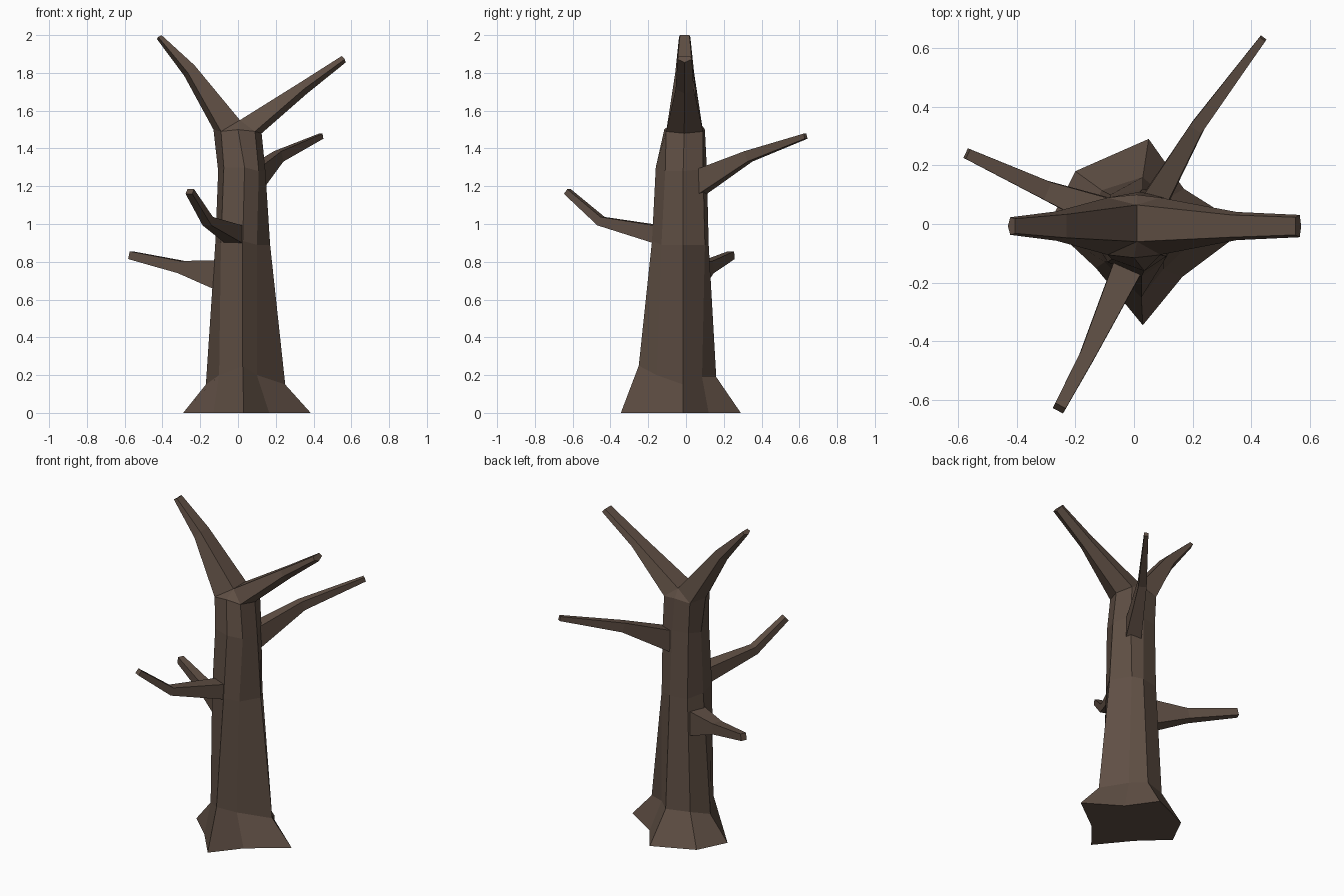
import bpy, bmesh
from mathutils import Vector

if "Cube" in bpy.data.objects:
    bpy.data.objects.remove(bpy.data.objects["Cube"])

bark = bpy.data.materials.new("dark brown bark")
bark.diffuse_color = (0.115, 0.078, 0.058, 1)
bark.use_nodes = True
bark.node_tree.nodes["Principled BSDF"].inputs["Base Color"].default_value = bark.diffuse_color


def finish(bm, name):
    bmesh.ops.recalc_face_normals(bm, faces=bm.faces)
    me = bpy.data.meshes.new(name)
    bm.to_mesh(me)
    bm.free()
    me.materials.append(bark)
    ob = bpy.data.objects.new(name, me)
    bpy.context.collection.objects.link(ob)
    return ob


def bridge(bm, a, b):
    n = len(a)
    for i in range(n):
        j = (i + 1) % n
        bm.faces.new((a[i], a[j], b[j], b[i]))


# Trunk rings: front, front-right, right, back-right, back, back-left, left, front-left
rings = [
    [(.03, -.345, 0), (.165, -.18, 0), (.385, -.015, 0), (.17, .12, 0),
     (.05, .29, 0), (-.20, .18, 0), (-.29, 0, 0), (-.13, -.15, 0)],
    [(.025, -.25, .25), (.10, -.155, .2), (.25, -.015, .15), (.11, .085, .19),
     (.03, .16, .19), (-.11, .115, .19), (-.17, 0, .15), (-.10, -.13, .2)],
    [(.025, -.18, .91), (.10, -.13, .89), (.17, -.015, .89), (.10, .10, .89),
     (.03, .12, .89), (-.08, .10, .89), (-.12, 0, .9), (-.09, -.13, .9)],
    [(.035, -.16, 1.3), (.11, -.11, 1.28), (.145, -.015, 1.28), (.10, .09, 1.29),
     (.02, .11, 1.3), (-.08, .09, 1.3), (-.105, 0, 1.28), (-.075, -.12, 1.3)],
    [(0, -.115, 1.5), (.09, -.105, 1.49), (.125, -.01, 1.48), (.09, .09, 1.49),
     (.01, .10, 1.5), (-.09, .09, 1.49), (-.13, -.01, 1.5), (-.09, -.105, 1.49)],
]
bm = bmesh.new()
loops = [[bm.verts.new(p) for p in r] for r in rings]
bm.faces.new(loops[0])
for a, b in zip(loops, loops[1:]):
    bridge(bm, a, b)

# Fork: two limbs sharing a crotch edge on top of the trunk
top = loops[-1]
cf, cb = bm.verts.new((.01, -.06, 1.55)), bm.verts.new((.01, .065, 1.55))
for tri in ((top[0], top[1], cf), (top[7], top[0], cf), (top[3], top[4], cb), (top[4], top[5], cb)):
    bm.faces.new(tri)
# each section: upper, side and lower corner as (x, z), half width above and at sides
limbs = [
    ([cf, top[1], top[2], top[3], cb],
     [((.33, 1.75), (.35, 1.715), (.365, 1.69), .038, .048),
      ((.55, 1.89), (.565, 1.872), (.57, 1.855), .03, .038)]),
    ([cf, top[7], top[6], top[5], cb],
     [((-.23, 1.84), (-.265, 1.80), (-.285, 1.785), .04, .05),
      ((-.405, 2.0), (-.422, 1.99), (-.43, 1.98), .025, .03)]),
]
for ring, sections in limbs:
    for u, s, l, wu, ws in sections:
        c = -.007
        new = [bm.verts.new(p) for p in ((u[0], c - wu, u[1]), (s[0], c - ws, s[1]), (l[0], c, l[1]),
                                         (s[0], c + ws, s[1]), (u[0], c + wu, u[1]))]
        bridge(bm, ring, new)
        ring = new
    bm.faces.new(ring)
finish(bm, "trunk")


# Side branches: tapering square tubes, each point is (position, half width, half height)
def branch(name, pts):
    bm = bmesh.new()
    prev = None
    ps = [Vector(p[0]) for p in pts]
    for i, (_, w, h) in enumerate(pts):
        d = (ps[min(i + 1, len(ps) - 1)] - ps[max(i - 1, 0)]).normalized()
        side = d.cross(Vector((0, 0, 1))).normalized()
        up = side.cross(d)
        ring = [bm.verts.new(ps[i] + side * w * a + up * h * b)
                for a, b in ((-1, -1), (1, -1), (1, 1), (-1, 1))]
        if prev:
            bridge(bm, prev, ring)
        else:
            bm.faces.new(ring)
        prev = ring
    bm.faces.new(prev)
    finish(bm, name)


branch("back_branch", [((.06, .06, 1.215), .045, .065), ((.215, .33, 1.358), .024, .029),
                       ((.44, .633, 1.465), .012, .014)])
branch("front_branch", [((0, -.10, .935), .055, .05), ((-.16, -.45, 1.015), .026, .024),
                        ((-.255, -.628, 1.172), .02, .016)])
branch("left_branch", [((-.06, .02, .725), .06, .085), ((-.30, .115, .772), .032, .033),
                       ((-.57, .24, .835), .018, .021)])
